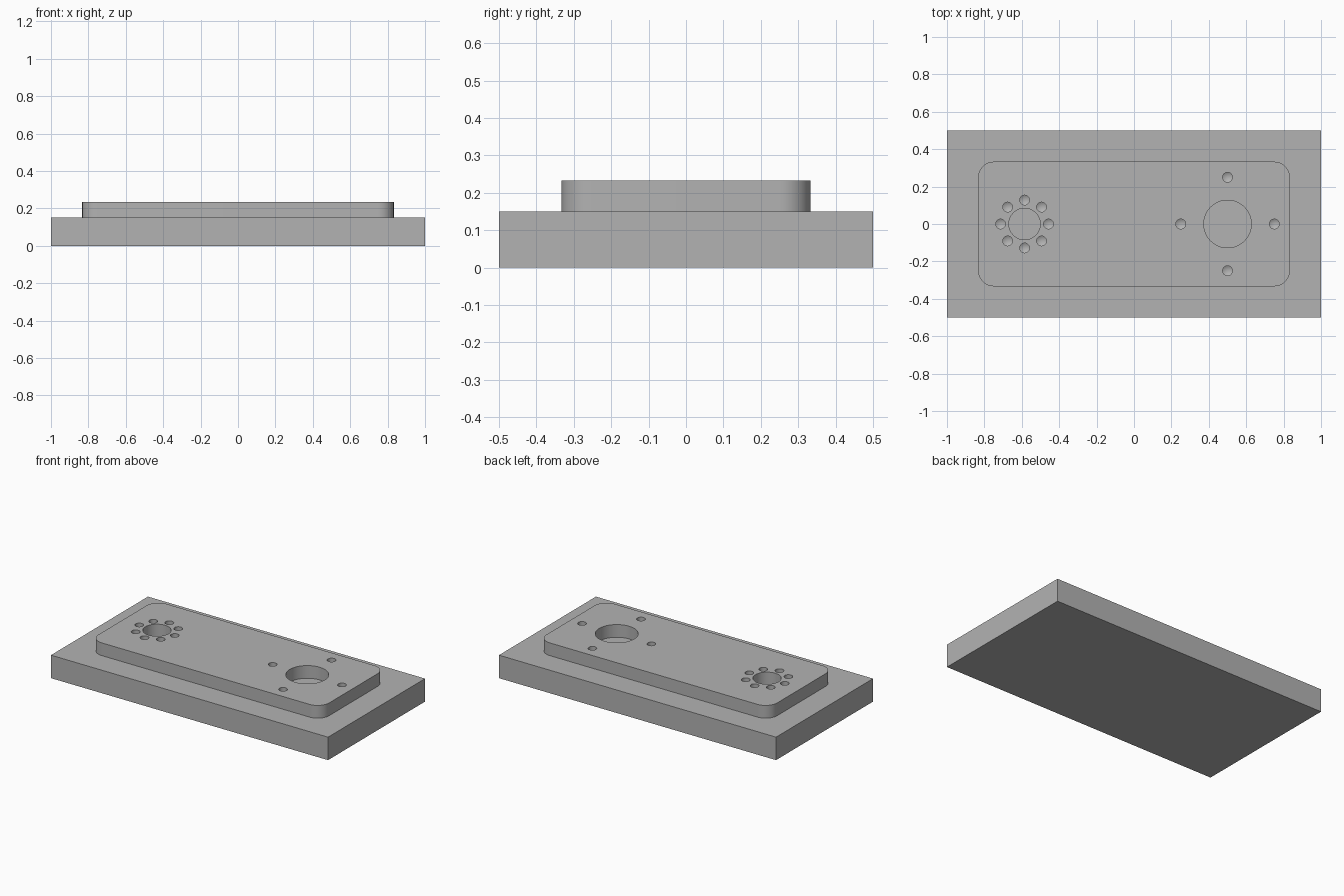
import bpy, bmesh, math

cube = bpy.data.objects.get("Cube")
if cube:
    bpy.data.objects.remove(cube)

BASE_TOP, PAD_TOP = 0.15, 0.233

steel = bpy.data.materials.new("plain grey")
steel.use_nodes = True
grey = (0.45, 0.45, 0.45, 1)
steel.diffuse_color = grey
steel.node_tree.nodes["Principled BSDF"].inputs["Base Color"].default_value = grey


def make_object(name, bm):
    bmesh.ops.recalc_face_normals(bm, faces=bm.faces)
    mesh = bpy.data.meshes.new(name)
    bm.to_mesh(mesh)
    bm.free()
    mesh.materials.append(steel)
    ob = bpy.data.objects.new(name, mesh)
    bpy.context.collection.objects.link(ob)
    return ob


def block(name, sx, sy, z0, z1, radius=0):
    """Box with optionally rounded vertical corners."""
    bm = bmesh.new()
    bmesh.ops.create_cube(bm, size=1)
    for v in bm.verts:
        v.co = (v.co.x * sx, v.co.y * sy, z1 if v.co.z > 0 else z0)
    if radius:
        upright = [e for e in bm.edges if abs(e.verts[0].co.z - e.verts[1].co.z) > 0.01]
        bmesh.ops.bevel(bm, geom=upright, offset=radius, segments=12,
                        profile=0.5, affect='EDGES')
    return make_object(name, bm)


def add_drill(bm, x, y, radius, bottom, tip=0, sides=32):
    """Closed cutter solid, with a conical tip when tip > 0."""
    rings = []
    for z in (PAD_TOP + 0.05, bottom):
        rings.append([bm.verts.new((x + radius * math.cos(a), y + radius * math.sin(a), z))
                      for a in (math.tau * i / sides for i in range(sides))])
    upper, lower = rings
    bm.faces.new(upper)
    if tip:
        point = bm.verts.new((x, y, bottom - tip))
    else:
        bm.faces.new(lower)
    for i in range(sides):
        j = (i + 1) % sides
        bm.faces.new((upper[i], upper[j], lower[j], lower[i]))
        if tip:
            bm.faces.new((lower[i], lower[j], point))


base = block("base_plate", 2, 1, 0, BASE_TOP)
pad = block("raised_pad", 1.666, 0.666, BASE_TOP, PAD_TOP, 0.083)

# Bores go through the pad, bolt holes are blind with drill points
bm = bmesh.new()
for x, bore, circle, count in ((-0.585, 0.084, 0.128, 8), (0.5, 0.127, 0.25, 4)):
    add_drill(bm, x, 0, bore, BASE_TOP - 0.05, sides=64)
    for i in range(count):
        a = math.tau * i / count
        add_drill(bm, x + circle * math.cos(a), circle * math.sin(a),
                  0.026, PAD_TOP - 0.06, tip=0.015)
cutter = make_object("hole_cutter", bm)
cutter.hide_render = True

cut = pad.modifiers.new("holes", 'BOOLEAN')
cut.operation = 'DIFFERENCE'
cut.solver = 'EXACT'
cut.object = cutter

# Apply the cut and keep sharp rims
bpy.ops.object.select_all(action='DESELECT')
pad.select_set(True)
bpy.context.view_layer.objects.active = pad
bpy.ops.object.modifier_apply(modifier="holes")
bpy.ops.object.shade_smooth_by_angle(angle=math.radians(25))
bpy.data.objects.remove(cutter)
